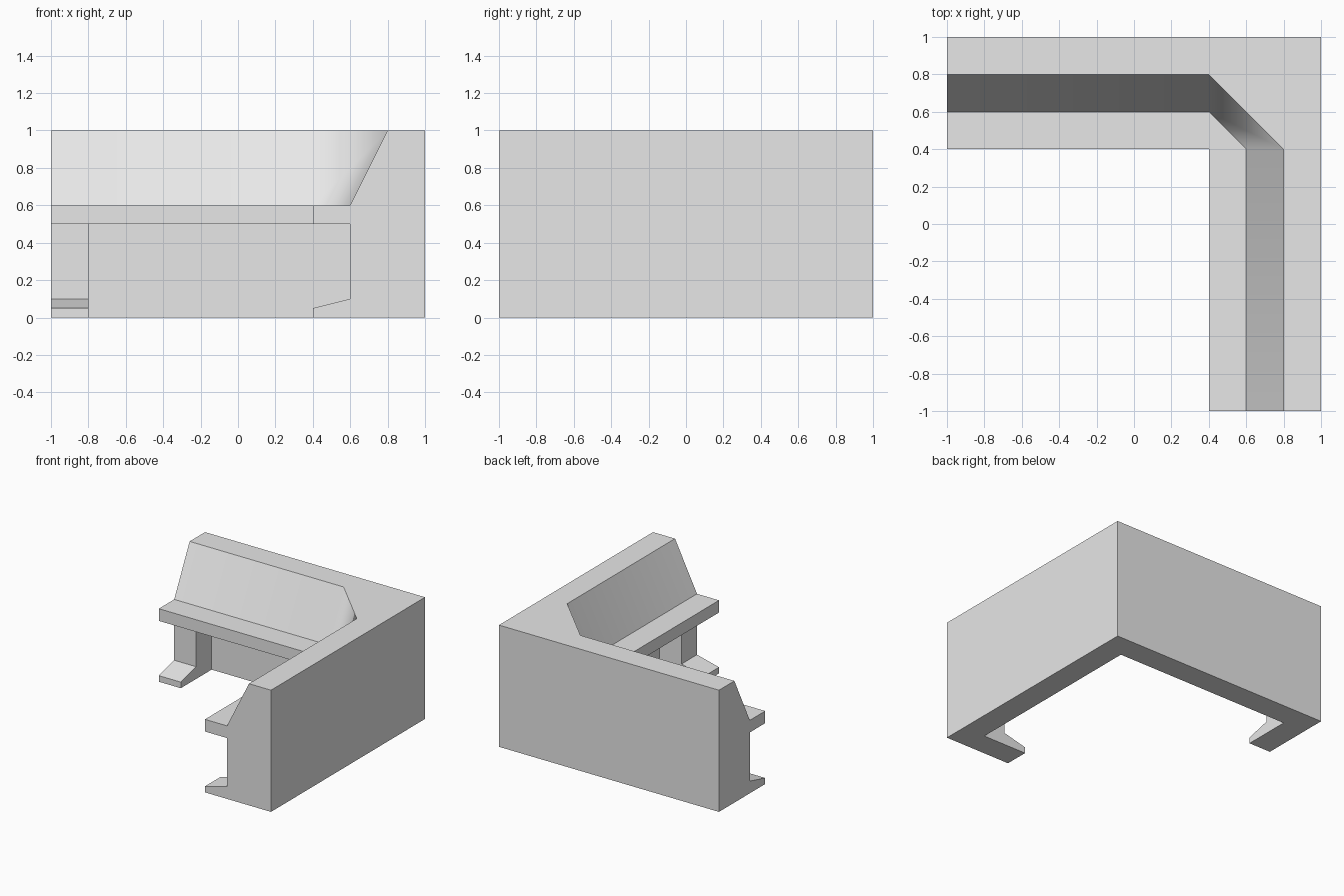
import bpy
import bmesh
import math

cube = bpy.data.objects.get("Cube")
if cube:
    bpy.data.objects.remove(cube, do_unlink=True)

grey = bpy.data.materials.new("light grey")
grey.use_nodes = True
colour = (0.8, 0.8, 0.8, 1)
grey.diffuse_color = colour
grey.node_tree.nodes["Principled BSDF"].inputs["Base Color"].default_value = colour

# Cross-sections as (depth from the outer wall, height), matched point by point
upper = [(0.6, 0.5), (0.6, 0.6), (0.4, 0.6), (0.2, 1), (0, 1)]
leg_section = [(0, 0), (0.6, 0), (0.6, 0.05), (0.4, 0.1), (0.4, 0.5)] + upper
wall_section = [(0, 0), (0.2, 0), (0.2, 0), (0.2, 0), (0.2, 0.5)] + upper
END, LEG, BEND = -1, -0.8, 0.4


def wing(section, along):
    """Section across the rear wing at a given position along it."""
    return [(along, 1 - d, z) for d, z in section]


def mirrored(station):
    """Swap the two wings across the diagonal."""
    return [(y, x, z) for x, y, z in station]


# The sloped panel is cut across the corner; all other points are mitred
corner = [(BEND if i in (7, 8) else 1 - d, 1 - d, z)
          for i, (d, z) in enumerate(wall_section)]
half = [wing(leg_section, END), wing(leg_section, LEG), wing(wall_section, LEG), corner]
stations = half + [mirrored(s) for s in reversed(half)]

# Skin the sections into one closed L-shaped body
bm = bmesh.new()
cache = {}


def add_face(points):
    verts = []
    for p in points:
        key = tuple(round(c, 4) for c in p)
        if key not in cache:
            cache[key] = bm.verts.new(key)
        if cache[key] not in verts:
            verts.append(cache[key])
    if len(verts) > 2 and not bm.faces.get(verts):
        face = bm.faces.new(verts)
        if face.calc_area() < 1e-5:
            bmesh.ops.delete(bm, geom=[face], context='FACES_ONLY')


for a, b in zip(stations, stations[1:]):
    for i in range(len(a)):
        j = (i + 1) % len(a)
        add_face([a[i], a[j], b[j], b[i]])
add_face(stations[0])
add_face(stations[-1])

# Tidy stray edges and merge coplanar faces
loose = [e for e in bm.edges if not e.link_faces]
bmesh.ops.delete(bm, geom=loose, context='EDGES')
bmesh.ops.recalc_face_normals(bm, faces=bm.faces[:])
bmesh.ops.dissolve_limit(bm, angle_limit=math.radians(1),
                         verts=bm.verts[:], edges=bm.edges[:])
mesh = bpy.data.meshes.new("corner_console")
bm.to_mesh(mesh)
bm.free()
mesh.materials.append(grey)
console = bpy.data.objects.new("corner_console", mesh)
bpy.context.collection.objects.link(console)

# Soften only the bend of the sloped panel
bpy.ops.object.select_all(action='DESELECT')
console.select_set(True)
bpy.context.view_layer.objects.active = console
bpy.ops.object.shade_smooth_by_angle(angle=math.radians(45))
weighted = console.modifiers.new("Weighted Normal", 'WEIGHTED_NORMAL')
weighted.keep_sharp = True
